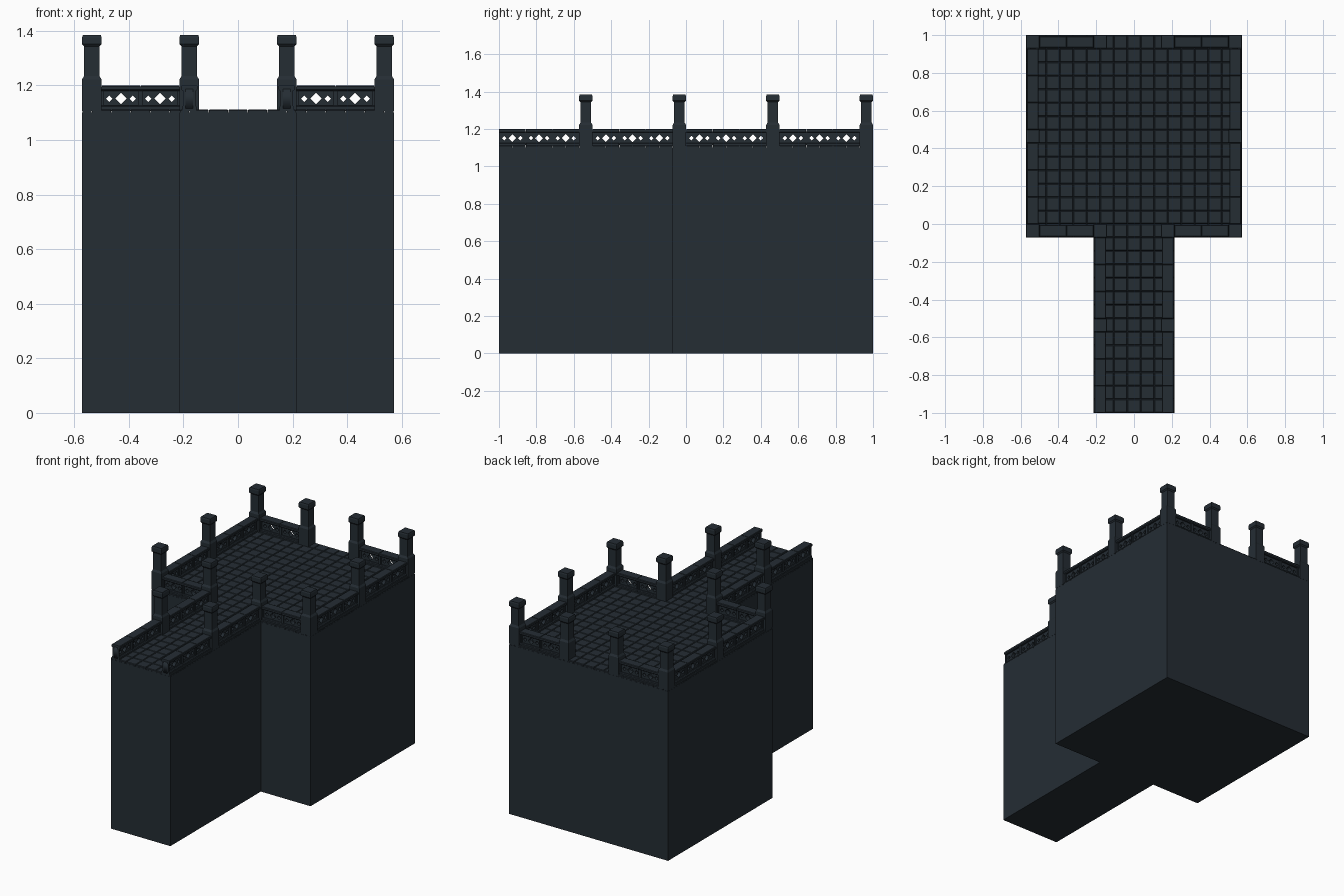
import bpy, bmesh, math
from mathutils import Matrix, Vector

if "Cube" in bpy.data.objects:
    bpy.data.objects.remove(bpy.data.objects["Cube"])

U = 1 / 14            # stone module: tile size and post width
TOP = 1.112           # walking surface
stone = bpy.data.materials.new("dark slate stone")
stone.diffuse_color = (0.018, 0.026, 0.034, 1)
stone.use_nodes = True
stone.node_tree.nodes["Principled BSDF"].inputs["Base Color"].default_value = stone.diffuse_color


def finish(name, bm):
    bmesh.ops.recalc_face_normals(bm, faces=bm.faces)
    me = bpy.data.meshes.new(name)
    bm.to_mesh(me)
    bm.free()
    me.materials.append(stone)
    ob = bpy.data.objects.new(name, me)
    bpy.context.collection.objects.link(ob)
    return ob


def stack(bm, cx, cy, sections):
    """Rectangular rings (z, half x, half y) joined into one closed solid."""
    rings = []
    for z, hx, hy in sections:
        rings.append([bm.verts.new((cx + sx * hx, cy + sy * hy, z))
                      for sx, sy in ((-1, -1), (1, -1), (1, 1), (-1, 1))])
    for a, b in zip(rings, rings[1:]):
        for i in range(4):
            j = (i + 1) % 4
            bm.faces.new((a[i], a[j], b[j], b[i]))
    bm.faces.new(rings[0][::-1])
    bm.faces.new(rings[-1])


# Solid T-shaped body
bm = bmesh.new()
n, w, f = 3 * U, 8 * U, -U
outline = [(-n, -1), (n, -1), (n, f), (w, f), (w, 1), (-w, 1), (-w, f), (-n, f)]
face = bm.faces.new([bm.verts.new((x, y, 0)) for x, y in outline])
ext = bmesh.ops.extrude_face_region(bm, geom=[face])
for v in ext["geom"]:
    if isinstance(v, bmesh.types.BMVert):
        v.co.z = TOP - 0.012
finish("body", bm)

# Paving tiles with chamfered edges, half tiles along both sides
bm = bmesh.new()
for row in range(28):
    y = -1 + (row + 0.5) * U
    half = w if row >= 13 else n
    k = round(half / U)
    xs = [-half] + [(i + 0.5) * U for i in range(-k, k)] + [half]
    for a, b in zip(xs, xs[1:]):
        hx, g = (b - a) / 2, 0.004
        stack(bm, (a + b) / 2, y, [(TOP - 0.012, hx - 0.001, U / 2 - 0.001),
                                   (TOP - 0.004, hx - 0.001, U / 2 - 0.001),
                                   (TOP, hx - g, U / 2 - g)])
finish("paving_tiles", bm)

# Square posts with wide base and cap
bm = bmesh.new()
profile = [(TOP - 0.006, .0355), (1.222, .0355), (1.234, .0285), (1.343, .0285),
           (1.351, .0355), (1.376, .0355), (1.385, .0325)]
for s in (-1, 1):
    for px, py in ((2.5, -7.5), (2.5, -.5), (2.5, 13.5),
                   (7.5, -.5), (7.5, 6.5), (7.5, 13.5)):
        stack(bm, s * px * U, py * U, [(z, h, h) for z, h in profile])
finish("posts", bm)


# Pierced panel: a flat filled outline with three diamond holes
def pierced_panel():
    cu = bpy.data.curves.new("panel_outline", "CURVE")
    cu.dimensions = "2D"
    cu.fill_mode = "BOTH"
    cu.extrude = 0.014

    def loop(pts):
        sp = cu.splines.new("POLY")
        sp.points.add(len(pts) - 1)
        for p, (x, y) in zip(sp.points, pts):
            p.co = (x, y, 0, 1)
        sp.use_cyclic_u = True

    loop([(-U, -.036), (U, -.036), (U, .036), (-U, .036)])
    for x, r in ((-.043, .0125), (0, .021), (.043, .0125)):
        loop([(x - r, 0), (x, r), (x + r, 0), (x, -r)])
    ob = bpy.data.objects.new("panel_outline", cu)
    bpy.context.collection.objects.link(ob)
    dg = bpy.context.evaluated_depsgraph_get()
    me = bpy.data.meshes.new_from_object(ob.evaluated_get(dg))
    bpy.data.objects.remove(ob)
    return me


# One railing module, built along x around the origin
panel = pierced_panel()
bm = bmesh.new()
bm.from_mesh(panel)
bmesh.ops.transform(bm, verts=bm.verts,
                    matrix=Matrix.Translation((0, 0, 1.151)) @ Matrix.Rotation(math.pi / 2, 4, "X"))
L = U - 0.0008
stack(bm, 0, 0, [(1.180, L, .024), (1.185, L, .030), (1.196, L, .030), (1.200, L - .001, .027)])  # top cap
stack(bm, 0, 0, [(TOP - .006, L, .027), (1.122, L, .027), (1.126, L, .022)])                      # bottom rail
for s in (-1, 1):
    stack(bm, s * (L - .004), 0, [(1.12, .004, .022), (1.185, .004, .022)])                      # stiles
module = bpy.data.meshes.new("railing_module")
bm.to_mesh(module)
bm.free()


def railing(name, places):
    bm = bmesh.new()
    for x, y, turn in places:
        me = module.copy()
        me.transform(Matrix.Translation((x * U, y * U, 0)) @ Matrix.Rotation(turn, 4, "Z"))
        bm.from_mesh(me)
        bpy.data.meshes.remove(me)
    finish(name, bm)


q = math.pi / 2
railing("walkway_railing", [(s * 2.5, y0 + 1 + 2 * i, q)
                            for s in (-1, 1) for y0 in (-14, -7) for i in range(3)])
railing("platform_side_railing", [(s * 7.5, y0 + 1 + 2 * i, q)
                                  for s in (-1, 1) for y0 in (0, 7) for i in range(3)])
railing("platform_end_railing", [(s * (4 + 2 * i), y, 0)
                                 for s in (-1, 1) for y in (-.5, 13.5) for i in range(2)])
